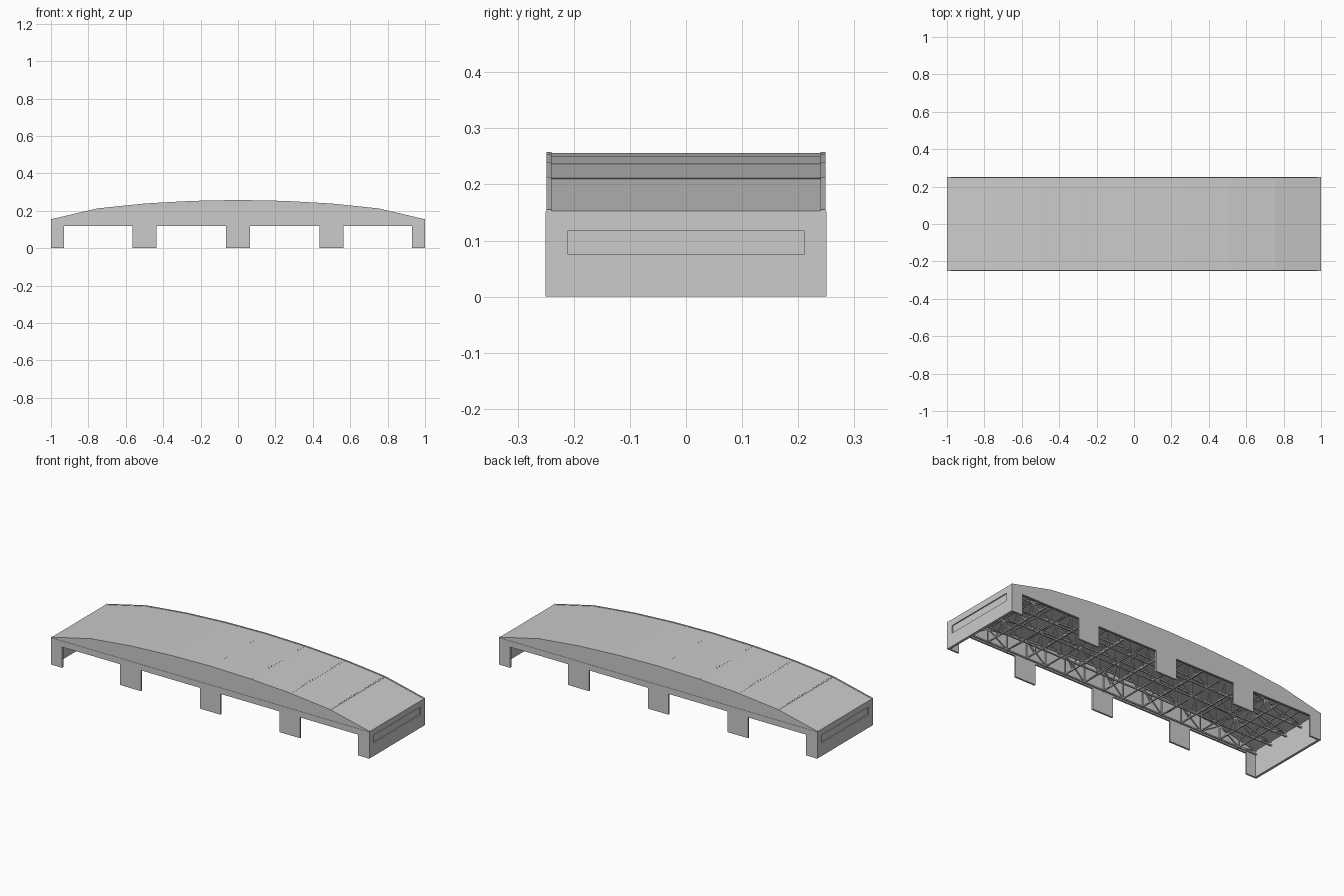
import bpy, bmesh
from mathutils import Vector

if "Cube" in bpy.data.objects:
    bpy.data.objects.remove(bpy.data.objects["Cube"])

XS = [-1 + 0.25 * i for i in range(9)]
ARCH = [0.155, 0.213, 0.239, 0.253, 0.258, 0.253, 0.239, 0.213, 0.155]
LOW = 0.126            # level of the lower truss chords


def roof_z(x):
    i = min(int((x + 1) / 0.25), 7)
    t = (x - XS[i]) / 0.25
    return ARCH[i] * (1 - t) + ARCH[i + 1] * t


def finish(bm, name):
    bmesh.ops.recalc_face_normals(bm, faces=bm.faces)
    me = bpy.data.meshes.new(name)
    bm.to_mesh(me)
    bm.free()
    ob = bpy.data.objects.new(name, me)
    bpy.context.collection.objects.link(ob)
    return ob


def prism(bm, pts, y0, y1):
    """Extrude an x-z outline along y."""
    f = bm.faces.new([bm.verts.new((x, y0, z)) for x, z in pts])
    ext = bmesh.ops.extrude_face_region(bm, geom=[f], use_keep_orig=True)
    vs = [v for v in ext["geom"] if isinstance(v, bmesh.types.BMVert)]
    bmesh.ops.translate(bm, verts=vs, vec=(0, y1 - y0, 0))


def bar(bm, a, b, w=0.006):
    """Square bar between two points."""
    a, b = Vector(a), Vector(b)
    d = b - a
    if d.length < 0.008:
        return
    m = d.to_track_quat('Z', 'Y').to_matrix().to_4x4()
    m.translation = (a + b) / 2
    vs = bmesh.ops.create_cube(bm, size=1)["verts"]
    for v in vs:
        v.co = m @ Vector((v.co.x * w, v.co.y * w, v.co.z * d.length))


# Side walls: lower band with five legs, arched gable above
legs = [(-1, -0.93), (-0.565, -0.435), (-0.065, 0.065), (0.435, 0.565), (0.93, 1)]
band = [(1, 0.152), (-1, 0.152)]
for a, b in legs:
    band += [(a, 0.118), (a, 0), (b, 0), (b, 0.118)] if -0.9 < a < 0.9 else (
        [(a, 0), (b, 0), (b, 0.118)] if a < 0 else [(a, 0.118), (a, 0), (b, 0)])
gable = [(-1, 0.152)] + list(zip(XS, ARCH)) + [(1, 0.152)]
for s, side in ((-1, "front"), (1, "back")):
    bm = bmesh.new()
    prism(bm, band, s * 0.25, s * 0.24)
    finish(bm, side + "_wall_with_legs")
    bm = bmesh.new()
    prism(bm, gable, s * 0.2485, s * 0.24)
    finish(bm, side + "_arched_gable")

# End walls with a shallow recessed panel on the outside
for s, side in ((-1, "left"), (1, "right")):
    bm = bmesh.new()
    vs = bmesh.ops.create_cube(bm, size=1)["verts"]
    for v in vs:
        v.co = Vector((s * 0.993 + v.co.x * 0.014, v.co.y * 0.498, 0.0765 + v.co.z * 0.153))
    bm.normal_update()
    face = next(f for f in bm.faces if f.normal.x * s > 0.9)
    for depth in (0, 0.006):
        bmesh.ops.inset_region(bm, faces=[face], thickness=0.005)
        for v in face.verts:
            v.co = (s * (1 - depth), 0.21 if v.co.y > 0 else -0.21,
                    0.118 if v.co.z > 0.09 else 0.075)
    finish(bm, side + "_end_wall")

# Roof panels, one flat panel per bay
for i in range(8):
    bm = bmesh.new()
    x0, x1 = XS[i] + (0.004 if i else 0), XS[i + 1] - (0.004 if i < 7 else 0)
    z0, z1 = roof_z(x0) - 0.002, roof_z(x1) - 0.002
    prism(bm, [(x0, z0), (x1, z1), (x1, z1 - 0.006), (x0, z0 - 0.006)], -0.241, 0.241)
    finish(bm, f"roof_panel_{i + 1}")

# Ribs in the joints between panels
bm = bmesh.new()
for x, z in list(zip(XS, ARCH))[1:-1]:
    bar(bm, (x, -0.243, z - 0.007), (x, 0.243, z - 0.007), 0.010)
finish(bm, "roof_joint_ribs")

# Lengthwise trusses following the arch
bm = bmesh.new()
for y in (-0.232, -0.116, 0, 0.116, 0.232):
    bar(bm, (-0.986, y, LOW), (0.986, y, LOW), 0.007)
    for i in range(8):
        x0, x1 = max(XS[i], -0.985), min(XS[i + 1], 0.985)
        xm = (XS[i] + XS[i + 1]) / 2
        t0, t1, tm = (roof_z(x) - 0.012 for x in (x0, x1, xm))
        bar(bm, (x0, y, t0), (x1, y, t1), 0.007)
        bar(bm, (xm, y, LOW), (xm, y, tm), 0.005)
        bar(bm, (x0, y, t0), (xm, y, LOW), 0.005)
        bar(bm, (xm, y, LOW), (x1, y, t1), 0.005)
finish(bm, "lengthwise_trusses")

# Crosswise trusses under every joint
bm = bmesh.new()
ys = [-0.232 + 0.058 * k for k in range(9)]
for x, z in list(zip(XS, ARCH))[1:-1]:
    top = z - 0.014
    bar(bm, (x, -0.24, LOW), (x, 0.24, LOW), 0.007)
    for k in range(8):
        za, zb = (LOW, top) if k % 2 else (top, LOW)
        bar(bm, (x, ys[k], za), (x, ys[k + 1], zb), 0.005)
    for y in ys[::2]:
        bar(bm, (x, y, LOW), (x, y, top), 0.005)
finish(bm, "crosswise_trusses")

# Purlins at mid bay, under the roof and at the lower chord
bm = bmesh.new()
for i in range(8):
    x = XS[i] + 0.125
    for z in (LOW, roof_z(x) - 0.011):
        bar(bm, (x, -0.24, z), (x, 0.24, z), 0.006)
finish(bm, "purlins")
